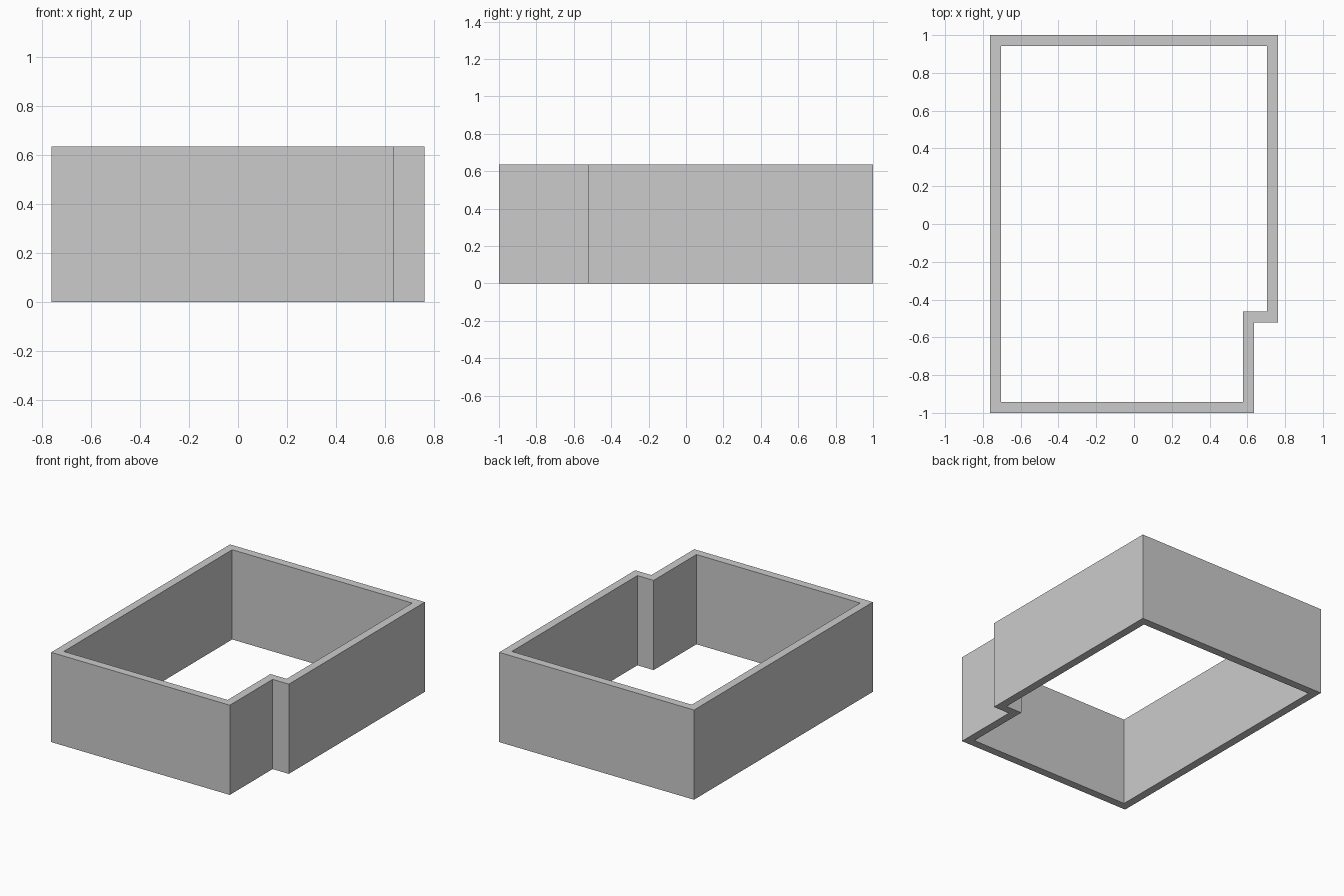
import bpy
import bmesh

if "Cube" in bpy.data.objects:
    bpy.data.objects.remove(bpy.data.objects["Cube"])

HEIGHT = 0.635
WALL = 0.058
X, Y = 0.763, 1.0          # outer half sizes
NOTCH_X, NOTCH_Y = 0.636, -0.521


def outline(inset):
    """Room footprint, counter-clockwise, moved inward by inset."""
    x, y = X - inset, Y - inset
    nx, ny = NOTCH_X - inset, NOTCH_Y + inset
    return [(-x, -y), (nx, -y), (nx, ny), (x, ny), (x, y), (-x, y)]


# Wall ring: outer and inner loops at floor and top, bridged with quads
bm = bmesh.new()


def loop(inset, z):
    return [bm.verts.new((x, y, z)) for x, y in outline(inset)]


loops = [loop(0, 0), loop(0, HEIGHT), loop(WALL, HEIGHT), loop(WALL, 0)]
for a, b in zip(loops, loops[1:] + loops[:1]):
    for i in range(len(a)):
        j = (i + 1) % len(a)
        bm.faces.new((a[i], a[j], b[j], b[i]))
bmesh.ops.recalc_face_normals(bm, faces=bm.faces)

mesh = bpy.data.meshes.new("room_walls")
bm.to_mesh(mesh)
bm.free()
walls = bpy.data.objects.new("room_walls", mesh)
bpy.context.collection.objects.link(walls)
